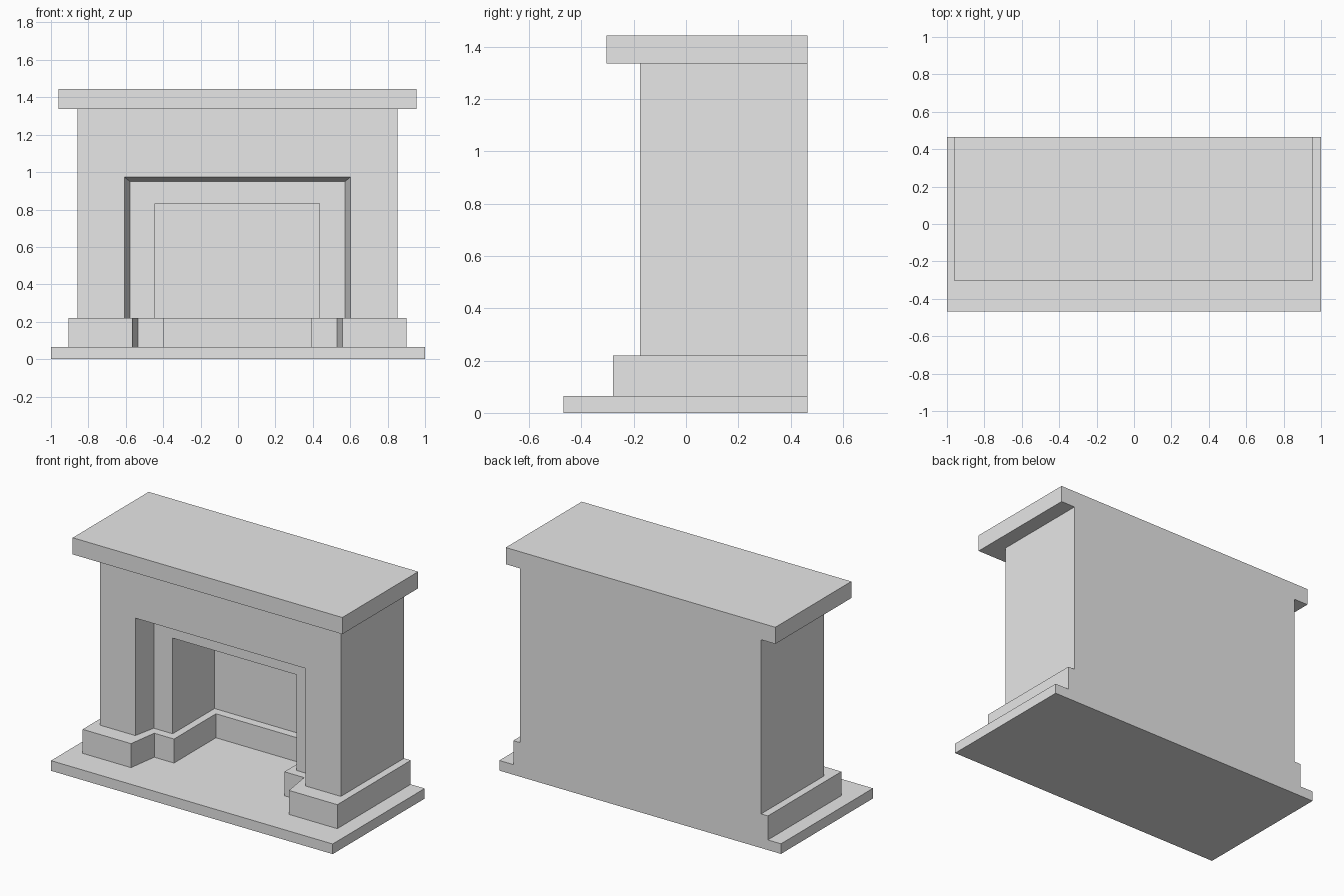
import bpy
import bmesh

cube = bpy.data.objects.get("Cube")
if cube:
    bpy.data.objects.remove(cube, do_unlink=True)

# Single plain stone colour
stone = bpy.data.materials.new("grey_stone")
stone.use_nodes = True
colour = (0.8, 0.8, 0.8, 1)
stone.diffuse_color = colour
stone.node_tree.nodes["Principled BSDF"].inputs["Base Color"].default_value = colour

BACK = 0.465     # shared flat rear plane
CENTRE = -0.003  # the upper parts sit slightly off the hearth centre


def finish(name, bm, centre):
    bmesh.ops.recalc_face_normals(bm, faces=bm.faces)
    mesh = bpy.data.meshes.new(name)
    bm.to_mesh(mesh)
    bm.free()
    mesh.materials.append(stone)
    obj = bpy.data.objects.new(name, mesh)
    obj.location.x = centre
    bpy.context.collection.objects.link(obj)


def prism(name, half_plan, bottom, top, centre=CENTRE):
    """Mirror half of a plan outline in x and extrude it upwards."""
    plan = half_plan + [(-x, y) for x, y in reversed(half_plan)]
    bm = bmesh.new()
    base = bm.faces.new([bm.verts.new((x, y, bottom)) for x, y in plan])
    raised = bmesh.ops.extrude_face_region(bm, geom=[base], use_keep_orig=True)
    verts = [v for v in raised["geom"] if isinstance(v, bmesh.types.BMVert)]
    bmesh.ops.translate(bm, verts=verts, vec=(0, 0, top - bottom))
    finish(name, bm, centre)


def surround(name, bottom, arches):
    """Bridge square arches (half width, y, top) from the rear to the firebox wall."""
    bm = bmesh.new()
    loops = [[bm.verts.new(p) for p in ((-w, y, bottom), (-w, y, top),
                                        (w, y, top), (w, y, bottom))]
             for w, y, top in arches]
    for a, b in zip(loops, loops[1:]):
        for i in range(3):
            bm.faces.new((a[i], a[i + 1], b[i + 1], b[i]))
    # Rear wall, firebox wall and underside
    bm.faces.new(loops[0])
    bm.faces.new(loops[-1])
    bm.faces.new([l[0] for l in loops] + [l[3] for l in reversed(loops)])
    finish(name, bm, CENTRE)


# Hearth slab
prism("hearth_slab", [(1, BACK), (1, -0.468)], 0, 0.065, centre=0)

# Plinth stepping around the opening and firebox
prism("plinth", [(0.904, BACK), (0.904, -0.28), (0.561, -0.28),
                 (0.532, -0.085), (0.392, -0.085), (0.392, 0.34)], 0.065, 0.219)

# Chimney breast with splayed opening and recessed firebox
surround("chimney_breast", 0.219, [
    (0.856, BACK, 1.337), (0.856, -0.175, 1.337),
    (0.604, -0.175, 0.973), (0.574, -0.03, 0.949),
    (0.44, -0.03, 0.833), (0.44, 0.395, 0.833)])

# Mantel shelf
prism("mantel_shelf", [(0.957, BACK), (0.957, -0.305)], 1.337, 1.444)
